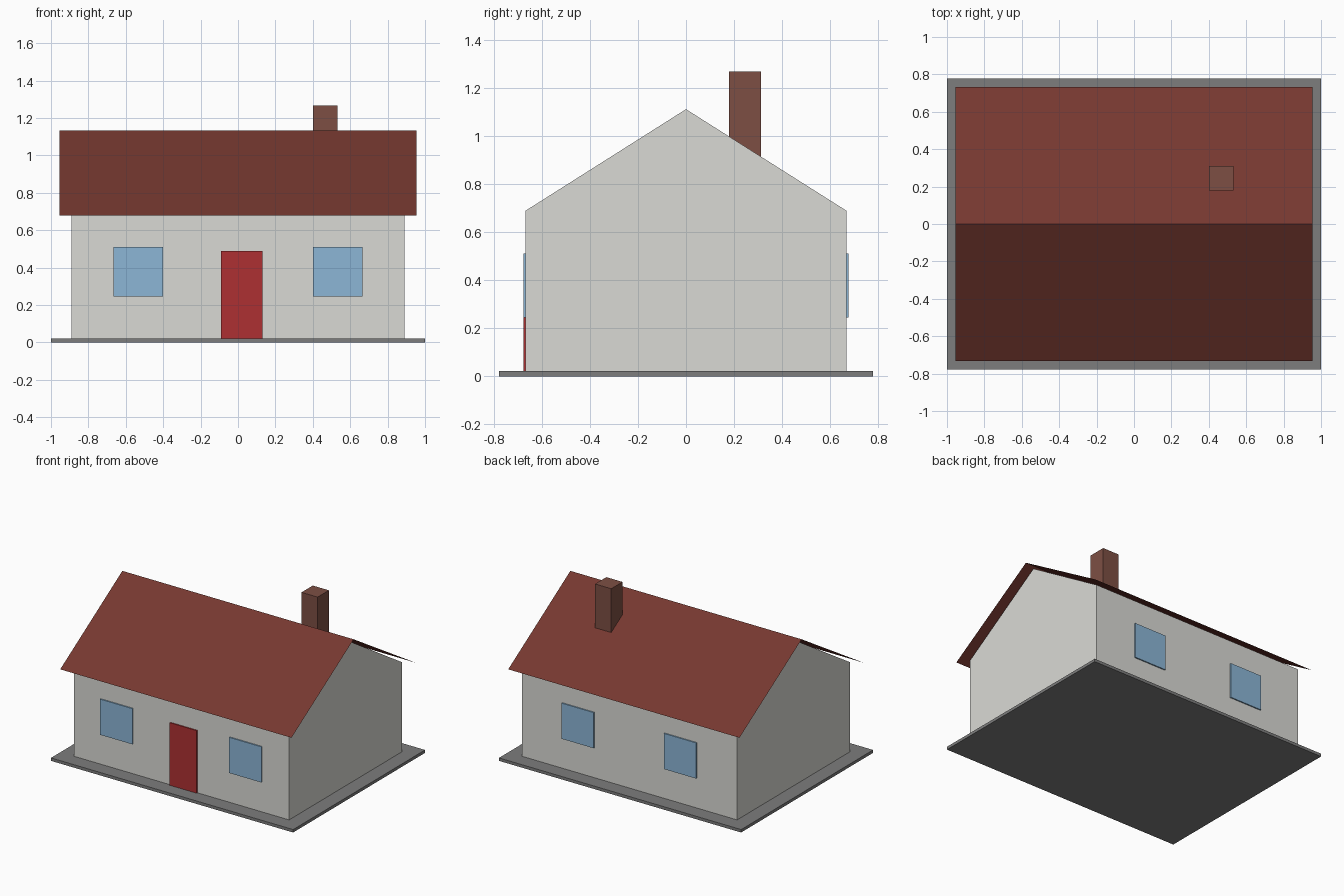
import bpy

cube = bpy.data.objects.get("Cube")
if cube:
    bpy.data.objects.remove(cube, do_unlink=True)


def material(name, *rgb):
    """Flat colour from 0-255 display values, stored as linear."""
    colour = [((c / 255 + 0.055) / 1.055) ** 2.4 for c in rgb] + [1]
    mat = bpy.data.materials.new(name)
    mat.use_nodes = True
    mat.diffuse_color = colour
    node = mat.node_tree.nodes["Principled BSDF"]
    node.inputs["Base Color"].default_value = colour
    node.inputs["Roughness"].default_value = 0.9
    return mat


def mesh_object(name, verts, faces, mat):
    mesh = bpy.data.meshes.new(name)
    mesh.from_pydata(verts, [], faces)
    mesh.materials.append(mat)
    obj = bpy.data.objects.new(name, mesh)
    bpy.context.collection.objects.link(obj)
    return obj


def extrude_x(name, profile, x0, x1, mat, closed=True):
    """Sweep a (y, z) profile along x; an open profile makes a thin sheet."""
    n = len(profile)
    verts = [(x, y, z) for x in (x0, x1) for y, z in profile]
    faces = [(i, (i + 1) % n, n + (i + 1) % n, n + i)
             for i in range(n if closed else n - 1)]
    if closed:
        faces = [f[::-1] for f in faces]
        faces += [tuple(range(n)), tuple(range(2 * n - 1, n - 1, -1))]
        faces = [f[::-1] for f in faces]
    return mesh_object(name, verts, faces, mat)


def box(name, x0, x1, y0, y1, z0, z1, mat):
    return extrude_x(name, [(y0, z0), (y1, z0), (y1, z1), (y0, z1)], x0, x1, mat)


plaster = material("wall_plaster", 218, 218, 213)
tile = material("roof_tile", 118, 56, 48)
brick = material("chimney_brick", 125, 79, 68)
door_red = material("door_red", 174, 48, 50)
glass = material("window_blue", 140, 182, 214)
concrete = material("slab_grey", 125, 125, 125)

WALL_X, WALL_Y, FLOOR = 0.889, 0.667, 0.022
PLATE = 0.009

# Ground slab and the gabled house body
box("ground_slab", -1, 1, -0.778, 0.778, 0, FLOOR, concrete)
extrude_x("house_walls",
          [(-WALL_Y, FLOOR), (WALL_Y, FLOOR), (WALL_Y, 0.689), (0, 1.111), (-WALL_Y, 0.689)],
          -WALL_X, WALL_X, plaster)

# Roof: a folded sheet overhanging the walls
roof_line = [(0.733, 0.678), (0, 1.133), (-0.733, 0.678)]
extrude_x("roof", roof_line, 0.955, -0.955, tile, closed=False).data.flip_normals()

# Chimney, set into the back slope
box("chimney", 0.4, 0.533, 0.178, 0.311, 0.889, 1.267, brick)

# Door and windows as thin plates on the walls
box("front_door", -0.091, 0.132, -WALL_Y - PLATE, -WALL_Y, FLOOR, 0.489, door_red)
for side, sign in (("right", -1), ("left", 1)):
    for face, centre, y in (("front", 0.533, -WALL_Y - PLATE), ("back", 0.423, WALL_Y)):
        x = sign * centre
        box(f"{face}_{side}_window", x - 0.133, x + 0.133, y, y + PLATE, 0.245, 0.511, glass)

# Make the normals of every part consistent with its outside
import bmesh
for obj in bpy.context.collection.objects:
    if obj.type == "MESH" and obj.name != "roof":
        bm = bmesh.new()
        bm.from_mesh(obj.data)
        bmesh.ops.recalc_face_normals(bm, faces=bm.faces)
        bm.to_mesh(obj.data)
        bm.free()
    elif obj.name == "roof" and obj.data.polygons[0].normal.z < 0:
        obj.data.flip_normals()
